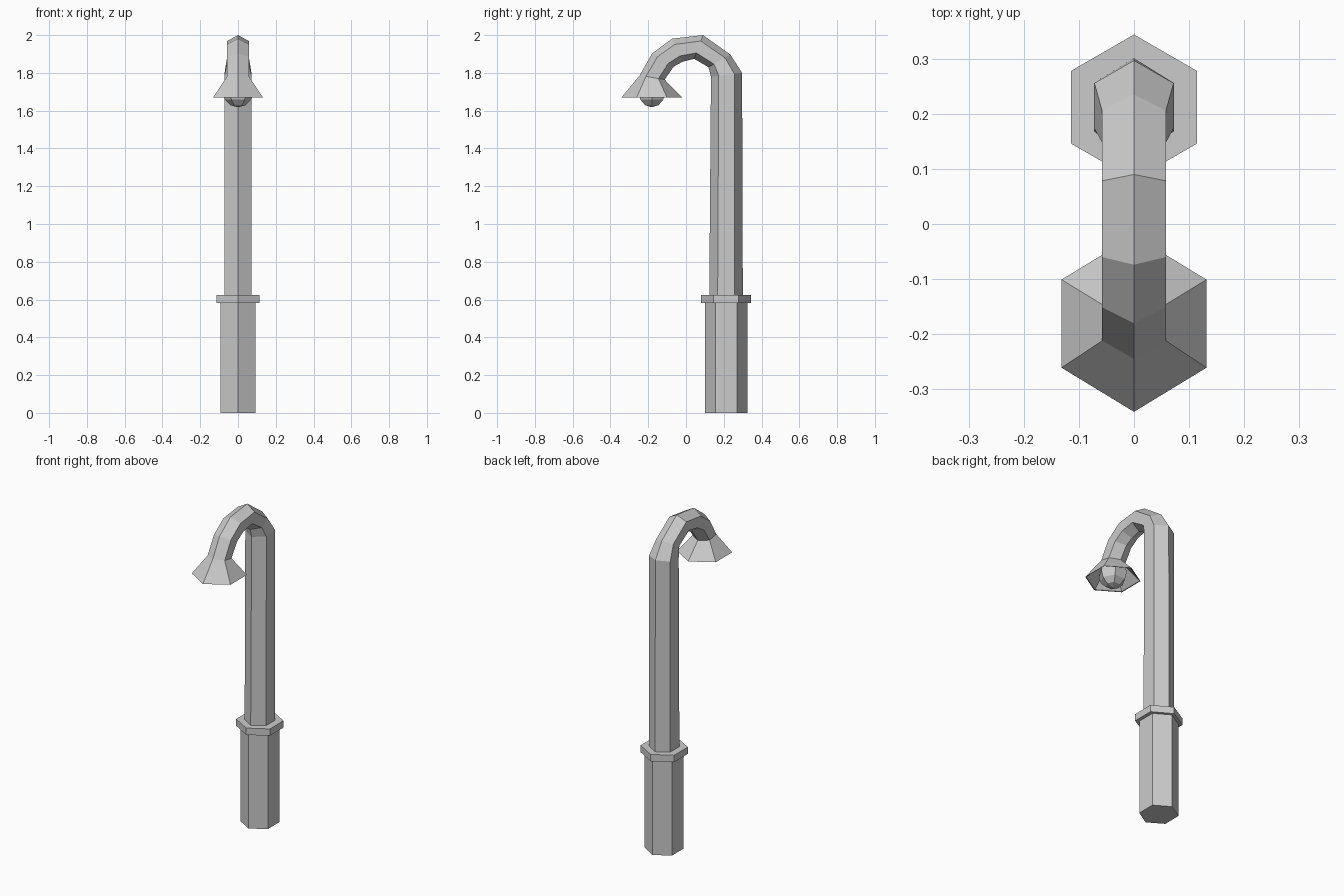
import bpy, bmesh
from math import sin, cos, pi
from mathutils import Vector

if "Cube" in bpy.data.objects:
    bpy.data.objects.remove(bpy.data.objects["Cube"])

SIDES = 6


def ring(ridge_y, ridge_z, ny, nz, r, rx=None):
    """Hexagon whose first corner is the given ridge point; n points outward in the YZ plane."""
    n = Vector((0, ny, nz)).normalized()
    c = Vector((0, ridge_y, ridge_z)) - n * r
    return [c + n * r * cos(a) + Vector((1, 0, 0)) * (rx or r) * sin(a)
            for a in (2 * pi * i / SIDES for i in range(SIDES))]


def level(cy, z, r, rx=None, sign=1):
    """Horizontal hexagon centred on x = 0."""
    return ring(cy + sign * r, z, sign, 0, r, rx)


def loft(name, rings):
    bm = bmesh.new()
    loops = [[bm.verts.new(p) for p in pts] for pts in rings]
    for a, b in zip(loops, loops[1:]):
        for i in range(SIDES):
            j = (i + 1) % SIDES
            bm.faces.new((a[i], a[j], b[j], b[i]))
    bm.faces.new(loops[0])
    bm.faces.new(loops[-1])
    bmesh.ops.recalc_face_normals(bm, faces=bm.faces)
    mesh = bpy.data.meshes.new(name)
    bm.to_mesh(mesh)
    bm.free()
    obj = bpy.data.objects.new(name, mesh)
    bpy.context.collection.objects.link(obj)
    return obj


# Post base and collar
loft("base", [level(0.213, 0, 0.113, 0.108), level(0.213, 0.585, 0.113, 0.108)])
loft("collar", [level(0.212, 0.583, 0.132), level(0.212, 0.625, 0.132)])

# Pole sweeping over into a crook
neck = ring(-0.245, 1.787, -0.985, 0.17, 0.067)
loft("pole", [
    level(0.212, 0.60, 0.089, 0.0835),
    ring(0.297, 1.80, 1, 0.12, 0.083),
    ring(0.235, 1.897, 0.87, 0.5, 0.067),
    ring(0.090, 2.0, 0.35, 0.94, 0.067),
    ring(-0.074, 1.981, -0.42, 0.91, 0.067),
    ring(-0.180, 1.902, -0.86, 0.51, 0.067),
    neck,
])

# Flared hollow lamp shade
loft("shade", [
    neck,
    level(-0.181, 1.671, 0.160, 0.152, -1),
    level(-0.181, 1.672, 0.154, 0.147, -1),
    level(-0.181, 1.762, 0.064, 0.064, -1),
])

# Bulb inside the shade
bpy.ops.mesh.primitive_uv_sphere_add(segments=SIDES, ring_count=6, radius=0.082,
                                     location=(0, -0.181, 1.70), rotation=(0, 0, pi / 2))
bpy.context.object.name = "bulb"
